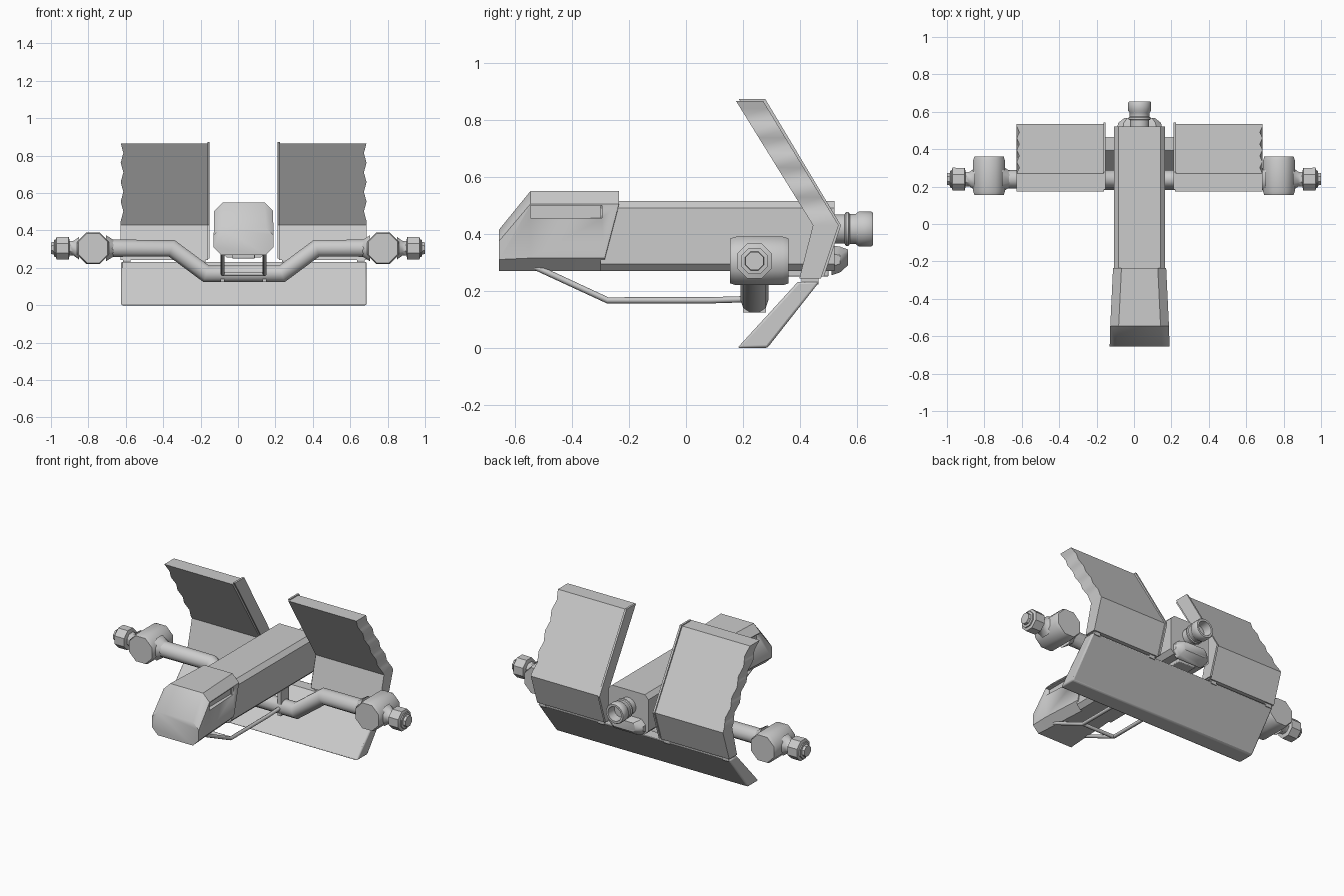
import bpy, bmesh, math
from mathutils import Vector, Matrix

if "Cube" in bpy.data.objects:
    bpy.data.objects.remove(bpy.data.objects["Cube"])

CX = 0.03  # centre line of beam and shields


def finish(name, bm, bevel=0.0, angle=40):
    bmesh.ops.recalc_face_normals(bm, faces=bm.faces)
    me = bpy.data.meshes.new(name)
    bm.to_mesh(me)
    bm.free()
    ob = bpy.data.objects.new(name, me)
    bpy.context.collection.objects.link(ob)
    if bevel:
        m = ob.modifiers.new("bevel", 'BEVEL')
        m.width, m.segments = bevel, 2
        m.limit_method, m.angle_limit = 'ANGLE', math.radians(50)
    bpy.ops.object.select_all(action='DESELECT')
    ob.select_set(True)
    bpy.context.view_layer.objects.active = ob
    bpy.ops.object.shade_smooth_by_angle(angle=math.radians(angle))
    return ob


def loft(name, rings, bevel=0.0, angle=40):
    bm = bmesh.new()
    vs = [[bm.verts.new(p) for p in r] for r in rings]
    n = len(vs[0])
    for a, b in zip(vs, vs[1:]):
        for i in range(n):
            bm.faces.new((a[i], a[(i + 1) % n], b[(i + 1) % n], b[i]))
    bm.faces.new(vs[0])
    bm.faces.new(vs[-1])
    return finish(name, bm, bevel, angle)


def box(name, x0, x1, y0, y1, z0, z1, bevel=0.0):
    ring = lambda y: [(x0, y, z0), (x1, y, z0), (x1, y, z1), (x0, y, z1)]
    return loft(name, [ring(y0), ring(y1)], bevel)


def octo(y, w, z0, z1, c, slant=0.0):
    # chamfered rectangle across the beam, slant pulls the underside forward
    p = [(-w + c, z0), (w - c, z0), (w, z0 + c), (w, z1 - c),
         (w - c, z1), (-w + c, z1), (-w, z1 - c), (-w, z0 + c)]
    return [(CX + x, y - (slant if z < (z0 + z1) / 2 else 0), z) for x, z in p]


def turned(name, stations, origin, axis, sides=8, angle=40):
    # stations: (distance along axis, radius)
    q = Vector((0, 0, 1)).rotation_difference(Vector(axis))
    rings = []
    for d, r in stations:
        rings.append([Vector(origin) + q @ Vector((
            r * math.cos(2 * math.pi * (i + .5) / sides),
            r * math.sin(2 * math.pi * (i + .5) / sides), d)) for i in range(sides)])
    return loft(name, rings, angle=angle)


def pipe(name, pts, r, res=3):
    cu = bpy.data.curves.new(name, 'CURVE')
    cu.dimensions = '3D'
    cu.bevel_depth, cu.bevel_resolution, cu.use_fill_caps = r, res, True
    s = cu.splines.new('POLY')
    s.points.add(len(pts) - 1)
    for p, c in zip(s.points, pts):
        p.co = (*c, 1)
    ob = bpy.data.objects.new(name, cu)
    bpy.context.collection.objects.link(ob)


# main beam
loft("main_beam", [octo(-0.3, 0.137, 0.27, 0.515, 0.025), octo(0.52, 0.137, 0.27, 0.515, 0.025)])

# nose cap with sloped front and recessed side slots
cap = loft("nose_cap", [
    octo(-0.655, 0.16, 0.27, 0.415, 0.04),
    octo(-0.545, 0.157, 0.27, 0.55, 0.045),
    octo(-0.235, 0.142, 0.27, 0.55, 0.045, 0.05)])
for s in (-1, 1):
    a, b = sorted((CX + s * 0.13, CX + s * 0.25))
    cut = box("slot_cutter", a, b, -0.545, -0.295, 0.455, 0.5)
    cut.hide_render = True
    cut.hide_viewport = True
    m = cap.modifiers.new("slot", 'BOOLEAN')
    m.operation, m.object, m.solver = 'DIFFERENCE', cut, 'EXACT'

# tail housing and nozzle
loft("tail_housing", [octo(0.51, 0.12, 0.255, 0.36, 0.03), octo(0.54, 0.115, 0.265, 0.355, 0.03),
                      octo(0.568, 0.08, 0.29, 0.345, 0.015)])
turned("nozzle", [(0, .052), (.045, .052), (.05, .06), (.06, .06), (.064, .054), (.085, .054), (.095, .062),
                  (.14, .062), (.145, .058), (.145, .045), (.09, .04)],
       (CX, 0.51, 0.417), (0, 1, 0), 16)

# shield side profile: z, inner y, outer y
PROFILE = [(0.0, 0.18, 0.285), (0.235, 0.395, 0.47), (0.43, 0.445, 0.535), (0.866, 0.175, 0.27)]


def depth(z):
    for (z0, a0, b0), (z1, a1, b1) in zip(PROFILE, PROFILE[1:]):
        if z <= z1:
            t = (z - z0) / (z1 - z0)
            return a0 + t * (a1 - a0), b0 + t * (b1 - b0)
    return PROFILE[-1][1:]


def slab(name, levels, edges, bevel=0.008):
    rings = []
    for z in levels:
        (a, b), (x0, x1) = depth(z), edges(z)
        rings.append([(x0, a, z), (x1, a, z), (x1, b, z), (x0, b, z)])
    return loft(name, rings, bevel, 35)


# lower apron
slab("lower_apron", [0, 0.118, 0.232], lambda z: (CX - 0.655, CX + 0.658))

# upper shields with rippled outer edge and inner rib
zs = sorted([0.43] + [0.243 + i * (0.866 - 0.243) / 24 for i in range(25)])
for s, side in ((-1, "left"), (1, "right")):
    def edges(z):
        ripple = 0.007 * (1 + math.cos((z - 0.866) * 2 * math.pi / 0.104)) if z > 0.43 else 0.014
        return sorted((CX + s * 0.19, CX + s * (0.643 + ripple)))
    slab("shield_" + side, zs, edges, 0)
    rib = []
    for z in (0.25, 0.43, 0.872):
        a, b = depth(z)
        x0, x1 = CX + s * 0.182, CX + s * 0.194
        rib.append([(x0, a + .01, z), (x1, a + .01, z), (x1, b + .008, z), (x0, b + .008, z)])
    loft("inner_rib_" + side, rib)
    # small hinges joining shield to apron
    for d in (0.225, 0.625):
        x = CX + s * d
        box("shield_hinge_" + side, x - 0.02, x + 0.02, 0.405, 0.465, 0.222, 0.252)

    # axle end: knuckle, collar and tip
    x = s * 0.775
    turned("knuckle_" + side, [(0, .085), (.02, .092), (.185, .092), (.205, .085)],
           (x, 0.155, 0.305), (0, 1, 0), 8, 60)
    turned("inner_neck_" + side, [(0, .048), (.04, .075)], (s * 0.665, 0.24, 0.305), (s, 0, 0), 8)
    turned("axle_end_" + side, [(0, .065), (.03, .042), (.05, .042), (.055, .065), (.12, .066), (.125, .05),
                                (.132, .05), (.134, .036), (.15, .034)],
           (s * 0.85, 0.24, 0.305), (s, 0, 0), 8)

    # bent runner and mounting post under the beam
    x = CX + s * 0.112
    pipe("runner_" + side, [(x, -0.53, 0.285), (x, -0.275, 0.167), (x, 0.08, 0.167), (x, 0.24, 0.172)], 0.011, 2)
    box("axle_post_" + side, x - 0.011, x + 0.011, 0.2, 0.28, 0.125, 0.28)

# dropped axle
pipe("axle", [(-0.8, 0.24, 0.305), (-0.355, 0.24, 0.305), (-0.17, 0.24, 0.168),
              (0.235, 0.24, 0.168), (0.42, 0.24, 0.305), (0.8, 0.24, 0.305)], 0.049)

# runner cross bar and belly block
pipe("runner_crossbar", [(CX - 0.112, -0.275, 0.167), (CX + 0.112, -0.275, 0.167)], 0.011, 2)
box("belly_block", CX - 0.06, CX + 0.06, 0.18, 0.5, 0.25, 0.28, 0.005)
